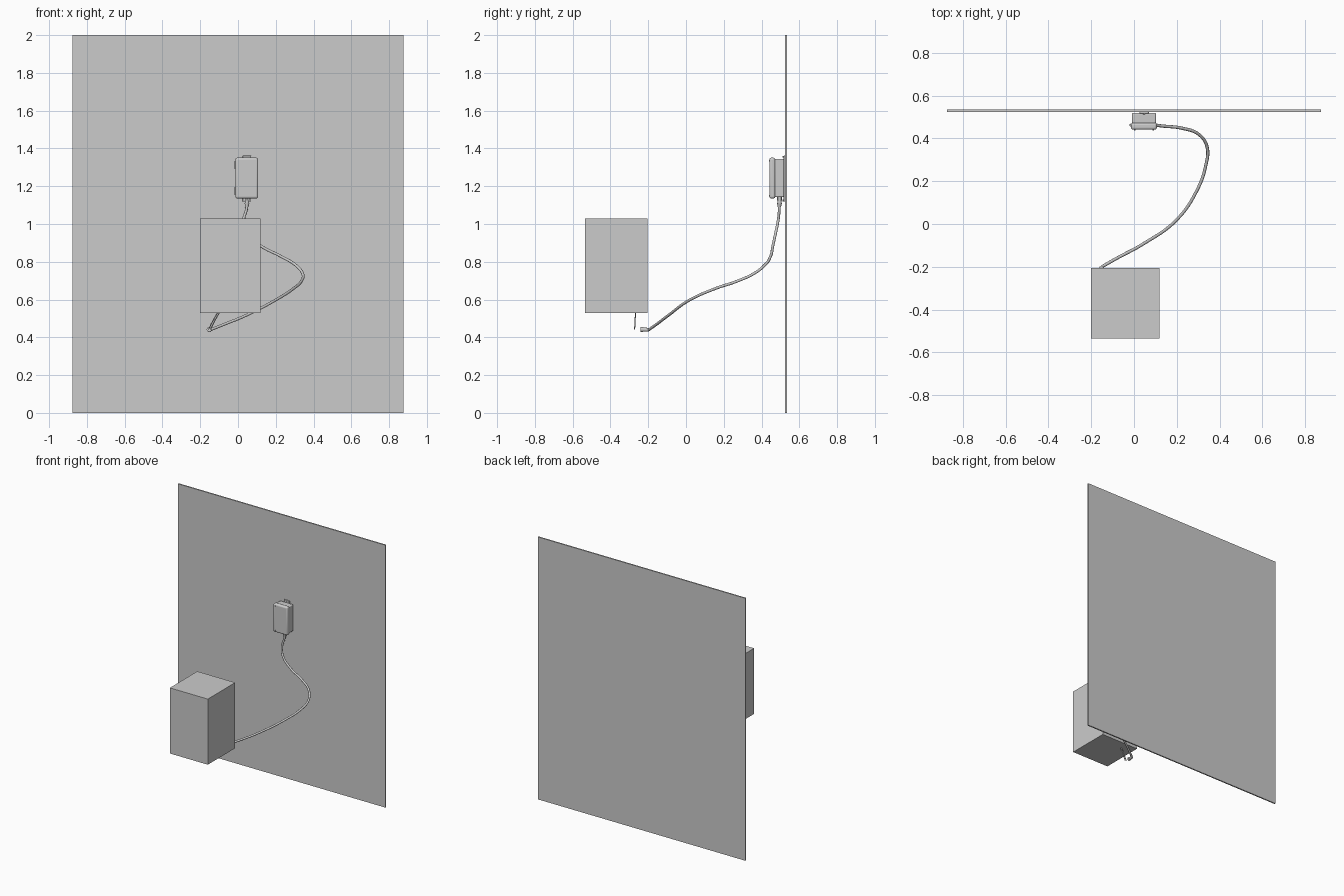
import bpy, math
from mathutils import Vector

if "Cube" in bpy.data.objects:
    bpy.data.objects.remove(bpy.data.objects["Cube"])


def smooth(o, angle=40):
    bpy.ops.object.select_all(action='DESELECT')
    o.select_set(True)
    bpy.context.view_layer.objects.active = o
    bpy.ops.object.shade_smooth_by_angle(angle=math.radians(angle))


def box(name, lo, hi, bevel=0, segments=4):
    lo, hi = Vector(lo), Vector(hi)
    bpy.ops.mesh.primitive_cube_add(size=1, location=(lo + hi) / 2)
    o = bpy.context.object
    o.name = name
    o.scale = hi - lo
    bpy.ops.object.transform_apply(location=False, rotation=False, scale=True)
    if bevel:
        m = o.modifiers.new("bevel", 'BEVEL')
        m.width, m.segments = bevel, segments
        smooth(o)
    return o


def rod(name, a, b, r1, r2=None, sides=20):
    a, b = Vector(a), Vector(b)
    d = b - a
    bpy.ops.mesh.primitive_cone_add(vertices=sides, radius1=r1, radius2=r1 if r2 is None else r2,
                                    depth=d.length, location=(a + b) / 2)
    o = bpy.context.object
    o.name = name
    o.rotation_euler = d.to_track_quat('Z', 'Y').to_euler()
    smooth(o)
    return o


def tube(name, points, radius):
    c = bpy.data.curves.new(name, 'CURVE')
    c.dimensions = '3D'
    c.bevel_depth, c.bevel_resolution, c.resolution_u = radius, 3, 8
    c.use_fill_caps = True
    s = c.splines.new('BEZIER')
    s.bezier_points.add(len(points) - 1)
    for p, co in zip(s.bezier_points, points):
        p.co = co
        p.handle_left_type = p.handle_right_type = 'AUTO'
    o = bpy.data.objects.new(name, c)
    bpy.context.collection.objects.link(o)
    return o


# wall panel and floating block
box("wall", (-.875, .525, 0), (.875, .535, 2))
box("block", (-.20, -.535, .53), (.12, -.205, 1.03))

# wall enclosure: rear body, overlapping front cover
box("enclosure_body", (-.009, .47, 1.142), (.103, .519, 1.345), .006)
box("enclosure_cover", (-.014, .441, 1.135), (.107, .473, 1.351), .011)

# mounting bracket with tabs above and below
box("mounting_plate", (.025, .517, 1.118), (.07, .525, 1.362), .002, 2)
for z in (1.124, 1.356):
    rod("bracket_screw", (.047, .512, z), (.047, .52, z), .005)

# hinges on the left, screws on the cover corners
for z in (1.175, 1.313):
    rod("hinge", (-.014, .463, z - .018), (-.014, .463, z + .018), .007)
for x in (.003, .09):
    for z in (1.15, 1.336):
        rod("cover_screw", (x, .4385, z), (x, .444, z), .004, sides=12)

# cable gland under the enclosure
rod("gland_nut", (.048, .495, 1.125), (.048, .495, 1.144), .014, sides=6)
rod("gland_collar", (.048, .495, 1.108), (.048, .495, 1.127), .011)
rod("gland_sleeve", (.046, .494, 1.09), (.048, .495, 1.11), .009, .013)

# hanging cable
tube("cable", [(.048, .495, 1.12), (.045, .494, 1.08), (.030, .488, 1.02), (.045, .475, .955),
               (.12, .46, .885), (.225, .448, .83), (.302, .42, .785), (.342, .36, .738),
               (.335, .27, .697), (.296, .16, .66), (.20, .02, .598), (.04, -.095, .515),
               (-.08, -.16, .466), (-.15, -.20, .438)], .0075)

# connector at the cable end
rod("connector", (-.15, -.20, .44), (-.152, -.228, .441), .0105)
rod("connector_tip", (-.152, -.226, .441), (-.153, -.24, .442), .013)

# slanted thin prongs entering the block
for dx in (-.004, .006):
    tube("hanger_strip", [(-.152 + dx, -.272, .442), (-.132 + dx, -.270, .482), (-.102 + dx, -.267, .535)], .0028)
